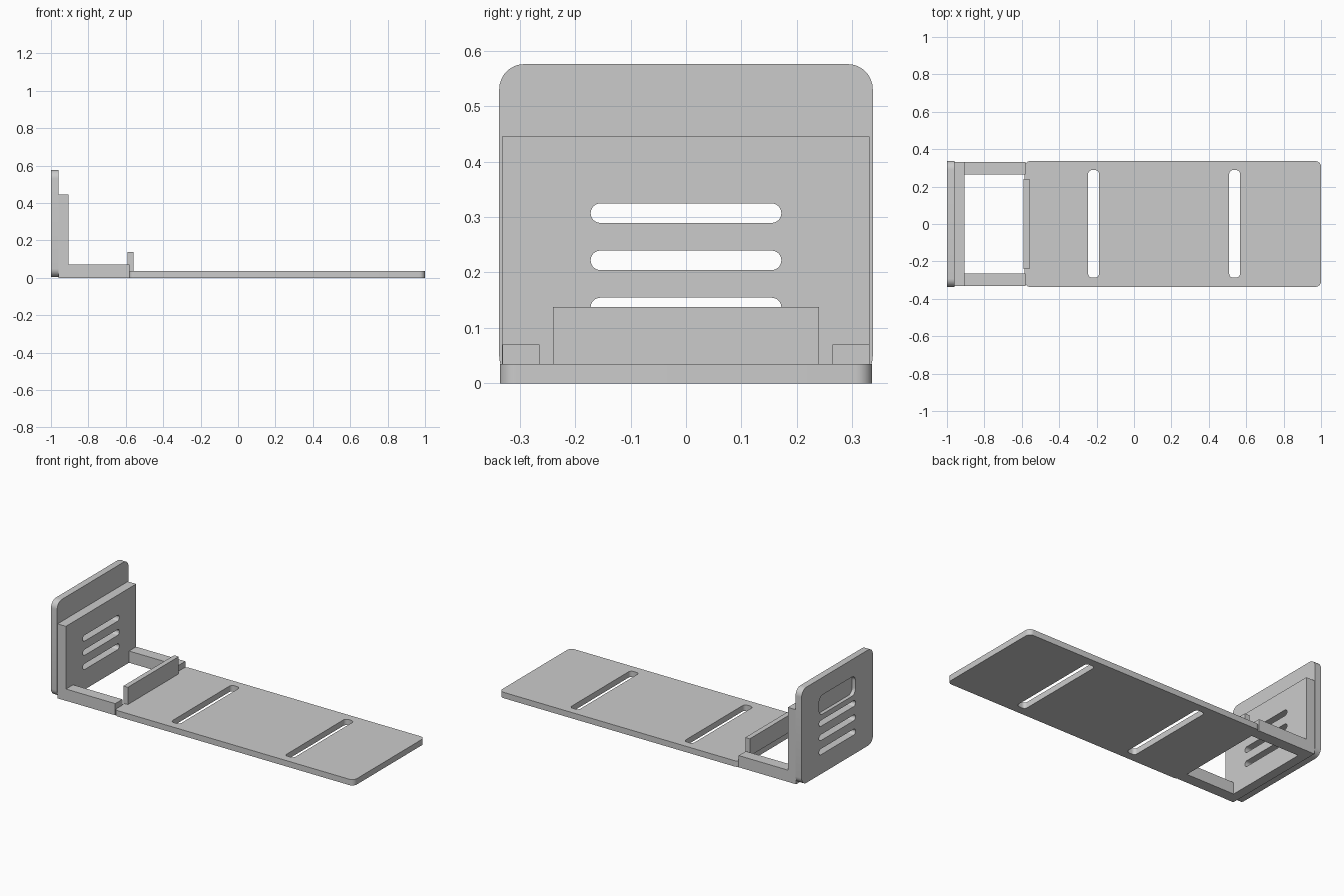
import bpy, bmesh, math
from mathutils import Vector

cube = bpy.data.objects.get("Cube")
if cube:
    bpy.data.objects.remove(cube, do_unlink=True)

grey = bpy.data.materials.new("plain grey")
grey.use_nodes = True
COLOUR = (0.6, 0.6, 0.6, 1)
grey.diffuse_color = COLOUR
grey.node_tree.nodes["Principled BSDF"].inputs["Base Color"].default_value = COLOUR


def rounded_outline(u0, u1, v0, v1, r, steps=8):
    """Rectangle outline with round corners, counter-clockwise."""
    if r == 0:
        return [(u0, v0), (u1, v0), (u1, v1), (u0, v1)]
    centres = [(u1 - r, v1 - r), (u0 + r, v1 - r), (u0 + r, v0 + r), (u1 - r, v0 + r)]
    points = []
    for i, (cu, cv) in enumerate(centres):
        for s in range(steps + 1):
            a = math.pi / 2 * (i + s / steps)
            points.append((cu + r * math.cos(a), cv + r * math.sin(a)))
    return points


def slab(name, x, y, z, r=0, axis="z"):
    """Box with its edges along one axis rounded."""
    bm = bmesh.new()
    if axis == "z":
        verts = [bm.verts.new((u, v, z[0])) for u, v in rounded_outline(*x, *y, r)]
        depth = Vector((0, 0, z[1] - z[0]))
    else:
        verts = [bm.verts.new((x[0], u, v)) for u, v in rounded_outline(*y, *z, r)]
        depth = Vector((x[1] - x[0], 0, 0))
    bmesh.ops.remove_doubles(bm, verts=verts, dist=0.0001)
    base = bm.faces.new(bm.verts[:])
    top = bmesh.ops.extrude_face_region(bm, geom=[base], use_keep_orig=True)
    bmesh.ops.translate(bm, vec=depth, verts=[e for e in top["geom"] if isinstance(e, bmesh.types.BMVert)])
    bmesh.ops.recalc_face_normals(bm, faces=bm.faces[:])
    mesh = bpy.data.meshes.new(name)
    bm.to_mesh(mesh)
    bm.free()
    mesh.materials.append(grey)
    obj = bpy.data.objects.new(name, mesh)
    bpy.context.collection.objects.link(obj)
    return obj


def cut(target, cutters):
    """Subtract the cutters from the target, then remove them."""
    bpy.context.view_layer.objects.active = target
    for cutter in cutters:
        mod = target.modifiers.new("cut", "BOOLEAN")
        mod.operation = "DIFFERENCE"
        mod.solver = "EXACT"
        mod.object = cutter
        bpy.ops.object.modifier_apply(modifier=mod.name)
    for cutter in cutters:
        bpy.data.objects.remove(cutter, do_unlink=True)


def smooth(obj):
    bpy.ops.object.select_all(action="DESELECT")
    obj.select_set(True)
    bpy.context.view_layer.objects.active = obj
    bpy.ops.object.shade_smooth_by_angle(angle=math.radians(30))


def vent_cutters():
    return [slab("vent_cutter", (-1.1, -0.8), (-0.172, 0.172), (c - 0.0175, c + 0.0175), 0.0174, "x")
            for c in (0.137, 0.222, 0.307)]


# Long base plate with two cross slots
base_plate = slab("base_plate", (-0.585, 1), (-0.336, 0.336), (0, 0.035), 0.03)
cut(base_plate, [slab("slot_cutter", (c - 0.029, c + 0.029), (-0.286, 0.288), (-0.1, 0.1), 0.02)
                 for c in (-0.216, 0.538)])

# Upright end plate with vents and a shallow finger recess on its outer face
end_plate = slab("end_plate", (-1, -0.96), (-0.337, 0.337), (0.004, 0.576), 0.045, "x")
recess = slab("recess_cutter", (-1.1, -0.978), (-0.172, 0.172), (0.357, 0.472), 0.035, "x")
cut(end_plate, vent_cutters() + [recess])

# Inner panel carrying the same vents
inner_panel = slab("inner_panel", (-0.96, -0.905), (-0.332, 0.331), (0, 0.445))
cut(inner_panel, vent_cutters())

# Side rails joining the panel to the base
for name, side in (("left_rail", 1), ("right_rail", -1)):
    slab(name, (-0.905, -0.58), sorted((side * 0.264, side * 0.331)), (0, 0.07))

# Stop tab standing on the base plate
slab("stop_tab", (-0.59, -0.56), (-0.24, 0.24), (0.035, 0.138))

for part in (base_plate, end_plate, inner_panel):
    smooth(part)
